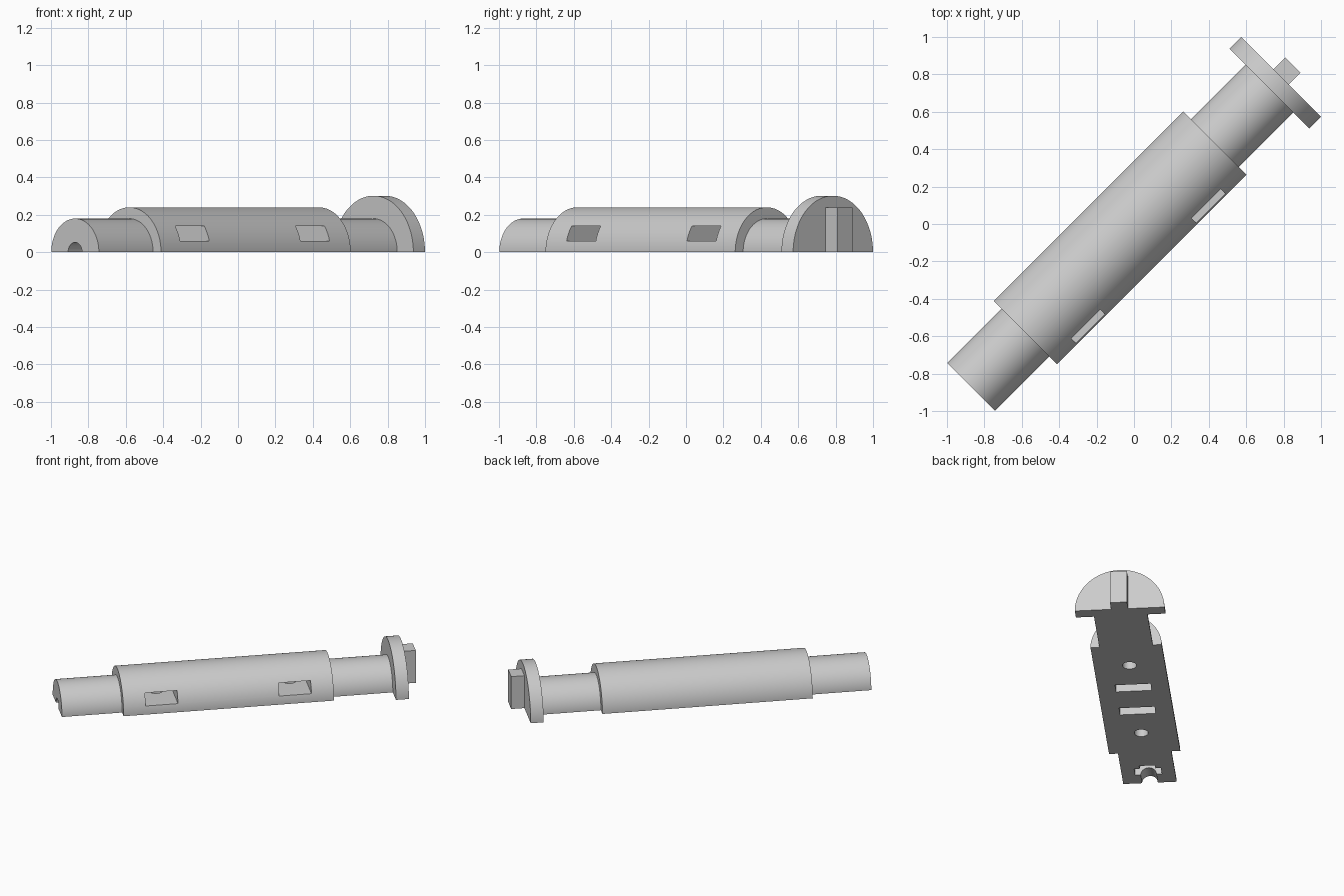
import bpy, bmesh, math
from mathutils import Matrix

if "Cube" in bpy.data.objects:
    bpy.data.objects.remove(bpy.data.objects["Cube"])

SEG = 64
TURN = Matrix.Rotation(math.radians(45), 4, 'Z')   # the handle lies on a diagonal

grey = bpy.data.materials.new("light grey")
grey.diffuse_color = (0.6, 0.6, 0.6, 1)
grey.use_nodes = True
grey.node_tree.nodes["Principled BSDF"].inputs["Base Color"].default_value = grey.diffuse_color


def new_object(name, bm):
    bmesh.ops.recalc_face_normals(bm, faces=bm.faces)
    me = bpy.data.meshes.new(name)
    bm.to_mesh(me)
    bm.free()
    me.materials.append(grey)
    ob = bpy.data.objects.new(name, me)
    bpy.context.collection.objects.link(ob)
    return ob


def box(name, x0, x1, y0, y1, z0, z1):
    bm = bmesh.new()
    m = Matrix.Translation(((x0 + x1) / 2, (y0 + y1) / 2, (z0 + z1) / 2))
    m = m @ Matrix.Diagonal((x1 - x0, y1 - y0, z1 - z0, 1))
    bmesh.ops.create_cube(bm, size=1, matrix=m)
    return new_object(name, bm)


def cylinder(name, r, length, matrix):
    bm = bmesh.new()
    bmesh.ops.create_cone(bm, cap_ends=True, segments=32, radius1=r, radius2=r,
                          depth=length, matrix=matrix)
    return new_object(name, bm)


# Stepped half-round handle: (position along axis, radius)
profile = [(-1.232, .18), (-.822, .18), (-.822, .24), (.612, .24),
           (.612, .18), (1.024, .18), (1.024, .302), (1.112, .302)]
bm = bmesh.new()
rings = []
for x, r in profile:
    rings.append([bm.verts.new((x, r * math.cos(math.pi * i / SEG),
                                r * math.sin(math.pi * i / SEG) if 0 < i < SEG else 0))
                  for i in range(SEG + 1)])
for a, b in zip(rings, rings[1:]):
    for i in range(SEG):
        bm.faces.new((a[i], a[i + 1], b[i + 1], b[i]))
bm.faces.new(rings[0])
bm.faces.new(rings[-1])
bm.faces.new([r[0] for r in rings] + [r[-1] for r in reversed(rings)])
handle = new_object("half_handle", bm)

cutters = []
MID = -.105
for side in (-1, 1):
    # nut pocket open on one flank, with a screw hole from the flat underside
    c = MID + side * .455
    cutters.append(box("nut_pocket", c - .11, c + .11, -.4, .11, .06, .14))
    cutters.append(cylinder("screw_hole", .047, .4, Matrix.Translation((c, 0, 0))))
    # alignment slot across the underside
    c = MID + side * .155
    cutters.append(box("key_slot", c - .045, c + .045, -.12, .12, -.1, .12))
# bolt groove and its nut slot at the plain end
cutters.append(cylinder("bolt_groove", .053, .46,
                        Matrix.Translation((-1.23, 0, 0)) @ Matrix.Rotation(math.pi / 2, 4, 'Y')))
cutters.append(box("nut_slot", -1.12, -1.04, -.09, .09, -.1, .09))

for c in cutters:
    c.hide_render = True
    mod = handle.modifiers.new("cut", 'BOOLEAN')
    mod.operation = 'DIFFERENCE'
    mod.solver = 'EXACT'
    mod.object = c
bpy.context.view_layer.objects.active = handle
handle.select_set(True)
for mod in list(handle.modifiers):
    bpy.ops.object.modifier_apply(modifier=mod.name)
for c in cutters:
    bpy.data.objects.remove(c)
bpy.ops.object.shade_smooth_by_angle(angle=math.radians(30))

# Rectangular tang on the flange face
tang = box("end_tang", 1.112, 1.202, -.057, .057, 0, .24)

for ob in (handle, tang):
    ob.matrix_world = TURN
